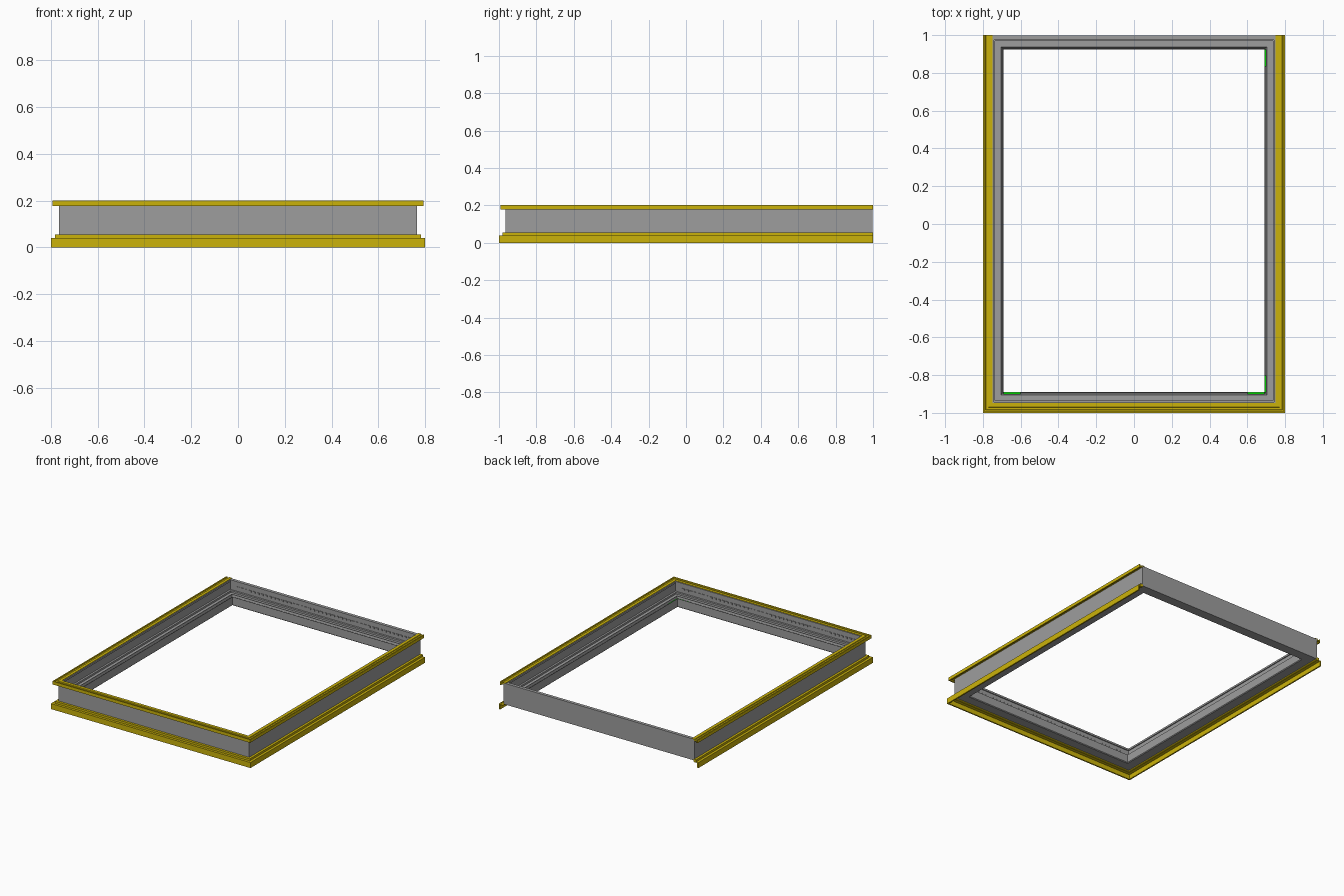
import bpy, bmesh
from mathutils import Vector

if "Cube" in bpy.data.objects:
    bpy.data.objects.remove(bpy.data.objects["Cube"])

# Outer wall rectangle, everything else is an inward offset d from it
WX, WF, WB = 0.765, -0.965, 0.998

def material(name, rgb):
    m = bpy.data.materials.new(name)
    m.diffuse_color = (*rgb, 1)
    m.use_nodes = True
    m.node_tree.nodes["Principled BSDF"].inputs["Base Color"].default_value = m.diffuse_color
    return m

GREY = material("dark_grey", (0.34, 0.34, 0.34))
YELLOW = material("yellow_trim", (0.6, 0.45, 0.003))
GREEN = material("green_key", (0.0, 1.0, 0.0))

def finish(bm, name, mat):
    bmesh.ops.recalc_face_normals(bm, faces=bm.faces)
    me = bpy.data.meshes.new(name)
    bm.to_mesh(me)
    bm.free()
    ob = bpy.data.objects.new(name, me)
    bpy.context.collection.objects.link(ob)
    me.materials.append(mat)
    return ob

def sweep(name, profile, closed, mat):
    """Mitred sweep of (d, z) points: full frame, or a U left open at the back."""
    bm = bmesh.new()
    rings = [[] for _ in range(4)]
    for d, z in profile:
        back = WB - d if closed else 1.0
        corners = [(-WX + d, back), (-WX + d, WF + d), (WX - d, WF + d), (WX - d, back)]
        for ring, (x, y) in zip(rings, corners):
            ring.append(bm.verts.new((x, y, z)))
    n = len(profile)
    for i in range(4 if closed else 3):
        a, b = rings[i], rings[(i + 1) % 4]
        for j in range(n):
            k = (j + 1) % n
            bm.faces.new((a[j], a[k], b[k], b[j]))
    if not closed:
        bm.faces.new(rings[0])
        bm.faces.new(rings[3])
    return finish(bm, name, mat)

def add_box(bm, lo, hi):
    lo, hi = Vector(lo), Vector(hi)
    vs = bmesh.ops.create_cube(bm, size=1)["verts"]
    for v in vs:
        v.co = Vector([c * s + m for c, s, m in zip(v.co, hi - lo, (lo + hi) / 2)])

# Grey extrusion: thin outer wall, ledge, narrow inner gutter and lip
sweep("frame_extrusion", [
    (0, 0.045), (0, 0.198), (0.023, 0.198), (0.023, 0.185), (0.016, 0.185),
    (0.016, 0.125), (0.030, 0.125), (0.030, 0.112), (0.056, 0.112),
    (0.056, 0.118), (0.061, 0.118), (0.071, 0.072), (0.0735, 0.108),
    (0.075, 0.108), (0.075, 0.05), (0.07, 0.045)],
    True, GREY)

# Lower trim: web under the wall with a flange hanging down
sweep("lower_trim", [
    (0.004, 0.038), (0.004, 0.055), (-0.017, 0.055), (-0.017, 0.04),
    (-0.035, 0.04), (-0.035, 0), (-0.025, 0), (-0.025, 0.034), (0.0, 0.034)],
    False, YELLOW)

# Upper trim: cap on the wall with a shallow grooved bead outside it
sweep("upper_trim", [
    (0.017, 0.197), (0.017, 0.201), (-0.004, 0.201), (-0.006, 0.196),
    (-0.018, 0.196), (-0.020, 0.201), (-0.028, 0.201), (-0.028, 0.178),
    (-0.018, 0.178), (-0.018, 0.187), (0.0, 0.187), (0.0, 0.197)], False, YELLOW)

# Row of small raised dashes along the front and back inner walls
bm = bmesh.new()
count = 44
for i in range(count):
    x = -0.70 + 1.4 * (i + 0.5) / count
    for y, s in ((WF + 0.016, 1), (WB - 0.016, -1)):
        y0, y1 = sorted((y - s * 0.002, y + s * 0.004))
        add_box(bm, (x - 0.010, y0, 0.148), (x + 0.010, y1, 0.160))
finish(bm, "inner_dashes", GREY)

# Green corner keys lying in the gutter
bm = bmesh.new()
ix, fy, by = WX - 0.074, WF + 0.074, WB - 0.074
for y0, y1 in ((by - 0.09, by), (fy, fy + 0.09)):
    add_box(bm, (ix, y0, 0.09), (ix + 0.009, y1, 0.104))
for x0, x1 in ((-ix, -ix + 0.09), (ix - 0.09, ix)):
    add_box(bm, (x0, fy - 0.009, 0.09), (x1, fy, 0.104))
finish(bm, "corner_keys", GREEN)
